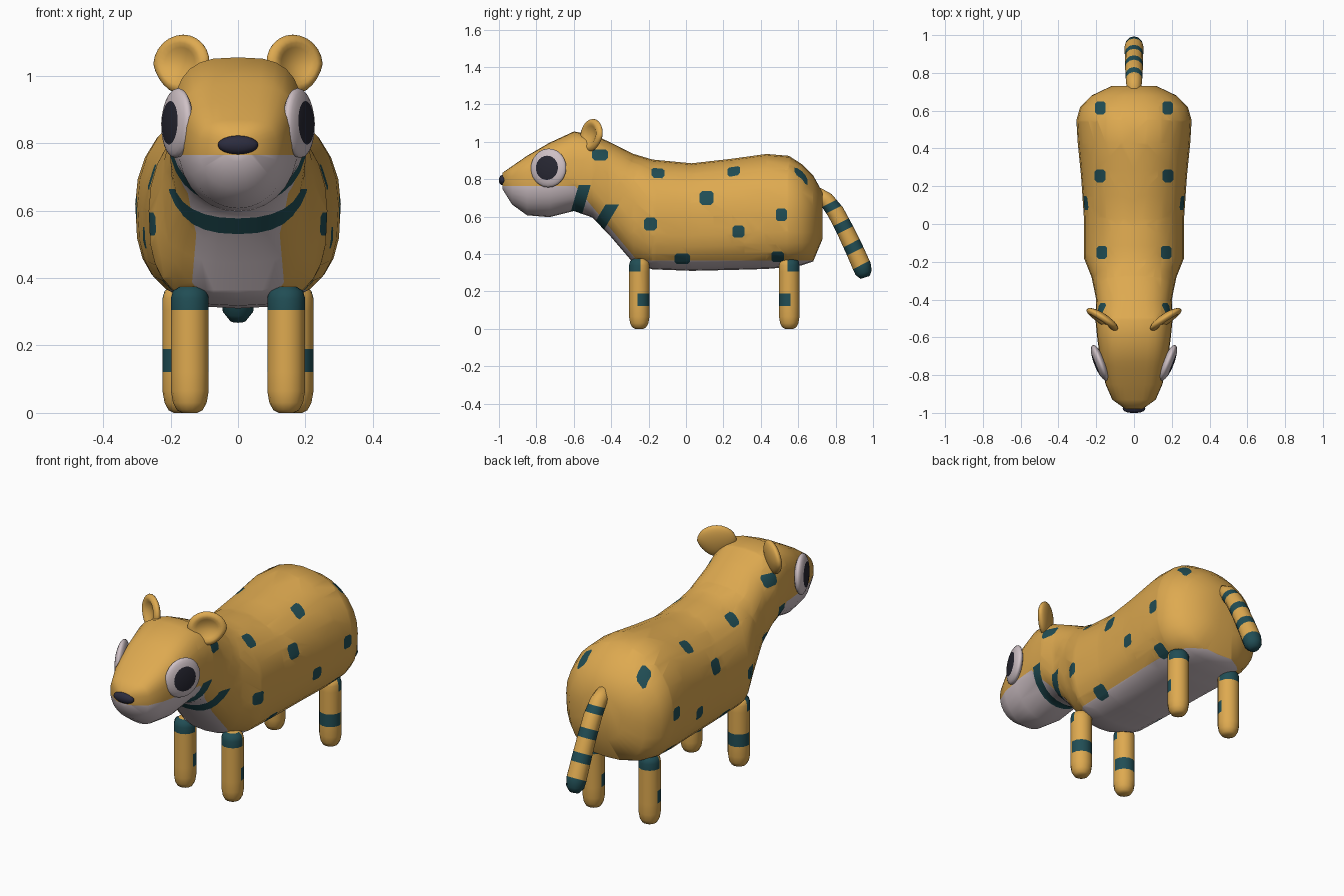
import bpy, bmesh, math
from mathutils import Vector, Matrix

if "Cube" in bpy.data.objects:
    bpy.data.objects.remove(bpy.data.objects["Cube"], do_unlink=True)


def material(name, rgb):
    m = bpy.data.materials.new(name)
    m.use_nodes = True
    m.diffuse_color = (*rgb, 1)
    m.node_tree.nodes["Principled BSDF"].inputs["Base Color"].default_value = (*rgb, 1)
    return m


FUR = material("golden_fur", (0.73, 0.40, 0.08))
PALE = material("pale_belly", (0.62, 0.53, 0.56))
TEAL = material("dark_teal", (0.015, 0.075, 0.09))
PUPIL = material("pupil_black", (0.02, 0.02, 0.032))
NOSE = material("nose_navy", (0.025, 0.025, 0.048))


def finish(bm, name, mats, mirror=True):
    """Turn the bmesh into a smooth object, mirrored across x if wanted."""
    me = bpy.data.meshes.new(name)
    bm.to_mesh(me)
    bm.free()
    for m in mats:
        me.materials.append(m)
    me.shade_smooth()
    ob = bpy.data.objects.new(name, me)
    bpy.context.scene.collection.objects.link(ob)
    if mirror:
        ob.modifiers.new("Mirror", "MIRROR")
    return ob


def paint(bm, planes, slot, zone=lambda c: True):
    """Cut the surface along planes and colour the faces behind all of them."""
    planes = [(Vector(co), Vector(no)) for co, no in planes]
    for i in range(len(planes) + 1):
        faces = [f for f in bm.faces
                 if zone(f.calc_center_median())
                 and all((f.calc_center_median() - co).dot(no) < 0 for co, no in planes[:i])]
        if i < len(planes):
            geom = set(faces)
            for f in faces:
                geom.update(f.edges, f.verts)
            bmesh.ops.bisect_plane(bm, geom=list(geom), dist=1e-5,
                                   plane_co=planes[i][0], plane_no=planes[i][1])
    for f in faces:
        f.material_index = slot


def band(bm, centre, direction, half, slot, extra=(), zone=lambda c: True):
    """Paint a slab across the given direction."""
    c, d = Vector(centre), Vector(direction).normalized()
    paint(bm, [(c + d * half, d), (c - d * half, -d), *extra], slot, zone)


def spot(bm, centre, axis, a, b):
    """Paint an eight-sided patch seen along the x or z axis."""
    c = Vector(centre)
    u, v = (Vector((0, 1, 0)), Vector((0, 0, 1))) if axis == "x" else (Vector((1, 0, 0)), Vector((0, 1, 0)))
    planes = []
    for i in range(8):
        t = i * math.pi / 4
        d = u * math.cos(t) + v * math.sin(t)
        reach = abs(math.cos(t)) * a + abs(math.sin(t)) * b
        planes.append((c + d * reach * (0.82 if i % 2 else 1), d))
    paint(bm, planes, 2, lambda p: abs((p - c).dot(u)) < 0.2 and abs((p - c).dot(v)) < 0.2
          and (axis == "x" or p.z > 0.7))


def tube(path, radii, sides=14):
    """Round tube along a path in a plane of constant x."""
    bm = bmesh.new()
    pts = [Vector(p) for p in path]
    rings = []
    for i, p in enumerate(pts):
        t = (pts[min(i + 1, len(pts) - 1)] - pts[max(i - 1, 0)]).normalized()
        side = Vector((1, 0, 0))
        up = t.cross(side)
        rings.append([bm.verts.new(p + radii[i] * (side * math.cos(a) + up * math.sin(a)))
                      for a in (k * math.tau / sides for k in range(sides))])
    for r, s in zip(rings, rings[1:]):
        for k in range(sides):
            n = (k + 1) % sides
            bm.faces.new((r[k], r[n], s[n], s[k]))
    bm.faces.new(rings[0])
    bm.faces.new(rings[-1])
    bmesh.ops.recalc_face_normals(bm, faces=bm.faces)
    return bm


def blob(size, rings=14, shape=None):
    """Ellipsoid with its pole on local z, optionally reshaped."""
    bm = bmesh.new()
    bmesh.ops.create_uvsphere(bm, u_segments=24, v_segments=rings, radius=1)
    if shape:
        for v in bm.verts:
            shape(v.co)
    bmesh.ops.scale(bm, vec=size, verts=bm.verts)
    return bm


def place(bm, loc, facing):
    rot = Vector(facing).to_track_quat("Z", "Y").to_matrix().to_4x4()
    bmesh.ops.transform(bm, matrix=Matrix.Translation(loc) @ rot, verts=bm.verts)


# Body and head: half sections (y, bottom, widest height, top, half width)
sections = [
    (-.98, .745, .79, .835, .045), (-.93, .665, .78, .87, .115),
    (-.85, .607, .79, .925, .15), (-.73, .597, .80, .995, .178),
    (-.6, .63, .82, 1.055, .195), (-.5, .595, .81, 1.04, .205),
    (-.4, .49, .77, .995, .2), (-.28, .35, .68, .935, .225),
    (-.18, .318, .6, .905, .265), (.03, .31, .6, .885, .265),
    (.25, .315, .61, .91, .28), (.43, .32, .62, .935, .298),
    (.55, .33, .62, .925, .305), (.62, .34, .61, .88, .285),
    (.68, .36, .6, .82, .225), (.73, .48, .61, .73, .12)]
STEPS = 14
body = bmesh.new()
rows = []
for y, low, mid, high, width in sections:
    t = min(max((y + 0.6) / 0.4, 0), 1)
    row = []
    for k in range(STEPS + 1):
        a = math.pi * (k / STEPS - 0.5)
        s, c = math.sin(a), max(math.cos(a), 0)
        p = 0.65 + 0.3 * t if s > 0 else 0.95 - 0.25 * t
        reach = high - mid if s > 0 else mid - low
        x = 0 if k in (0, STEPS) else width * c ** p
        row.append(body.verts.new((x, y, mid + math.copysign(abs(s) ** p, s) * reach)))
    rows.append(row)
for r, s in zip(rows, rows[1:]):
    for k in range(STEPS):
        body.faces.new((r[k], s[k], s[k + 1], r[k + 1]))
body.faces.new(rows[0])
body.faces.new(rows[-1])
bmesh.ops.recalc_face_normals(body, faces=body.faces)
if sum(f.normal.x * f.calc_area() for f in body.faces) < 0:
    bmesh.ops.reverse_faces(body, faces=body.faces)

# Pale belly, then chest, throat and chin
paint(body, [((0, 0, .365), (0, 0, 1)), ((0, .68, 0), (0, 1, 0))], 1)
paint(body, [((0, -.45, .592), (0, 1.2, 1)), ((0, 0, .765), (0, 0, 1))], 1)

# Throat stripes
for centre, along, top in (((0, -.562, .7), (.04, .135), .77), ((0, -.43, .605), (.06, .1), .665)):
    band(body, centre, (0, along[1], -along[0]), .031, 2,
         [((0, 0, top), (0, 0, 1))], lambda c: -.8 < c.y < -.2)

# Spots on the flanks and along the back
for y, z, a, b in ((-.19, .56, .034, .034), (.11, .7, .037, .037), (.28, .52, .032, .032),
                   (.51, .61, .03, .034), (-.02, .375, .042, .028), (.49, .385, .034, .028),
                   (-.46, .93, .042, .03)):
    spot(body, (0, y, z), "x", a, b)
for x, y in ((.17, -.15), (.18, .255), (.178, .615)):
    spot(body, (x, y, 0), "z", .028, .034)
finish(body, "body", [FUR, PALE, TEAL])

# Legs: upper band faces outwards along the body, lower band faces inwards
for name, x, y, end in (("front_legs", .143, -.25, -1), ("back_legs", .168, .552, 1)):
    heights = (0, .008, .03, .065, .34, .362, .375)
    leg = tube([(x, y, z) for z in heights], (.022, .038, .05, .056, .056, .05, .03))
    for z, way in ((.34, end), (.155, -end)):
        band(leg, (x, y, z), (0, 0, 1), .034, 1, [((x, y + way * -.008, 0), (0, -way, 0))])
    finish(leg, name, [FUR, TEAL])

# Tail with rings and a dark tip
path = [(0, .68, .735), (0, .75, .69), (0, .8, .625), (0, .85, .53), (0, .9, .425),
        (0, .94, .335), (0, .95, .3), (0, .958, .275)]
tail = tube(path, (.035, .042, .046, .047, .049, .05, .045, .025), 12)
for y, z, half in ((.78, .655, .02), (.852, .555, .024), (.912, .445, .024), (.955, .3, .045)):
    band(tail, (0, y, z), (0, .45, -.89), half, 1)
finish(tail, "tail", [FUR, TEAL], mirror=False)

# Eyes: flattened domes with a round pupil
eye = blob((.102, .104, .03))
for f in eye.faces:
    c = f.calc_center_median()
    f.material_index = int(c.z > 0 and math.hypot(c.x, c.y) < .065)
place(eye, (.181, -.735, .86), (.93, -.37, .04))
finish(eye, "eyes", [PALE, PUPIL])


# Ears: rounded cups
def cup(co):
    r = math.hypot(co.x, co.y)
    if co.z > 0:
        co.z -= 1.5 * max(0, 1 - (r / .75) ** 2) * .75
    if co.y < 0:
        co.x *= 1 + .25 * co.y


ear = blob((.098, .088, .03), 16, cup)
place(ear, (.168, -.505, 1.035), (.55, -.83, .12))
finish(ear, "ears", [FUR])

# Nose
nose = blob((.06, .028, .022), 10)
place(nose, (0, -.979, .795), (0, -1, 0))
finish(nose, "nose", [NOSE], mirror=False)
